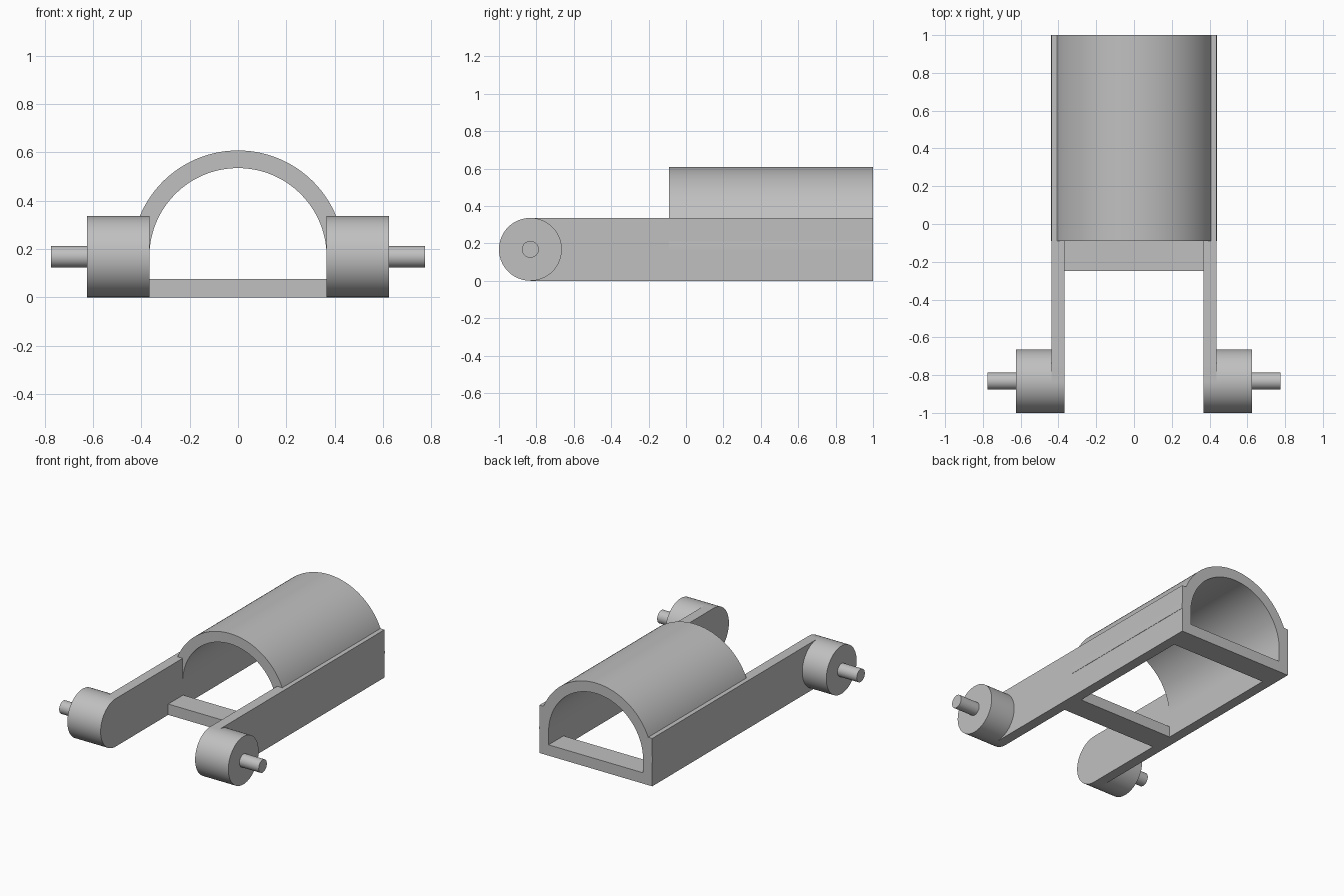
import bpy, bmesh
from math import sin, cos, pi, radians
from mathutils import Vector

if "Cube" in bpy.data.objects:
    bpy.data.objects.remove(bpy.data.objects["Cube"])

grey = bpy.data.materials.new("plain grey")
grey.use_nodes = True
colour = (0.53, 0.53, 0.53, 1)
grey.diffuse_color = colour
grey.node_tree.nodes["Principled BSDF"].inputs["Base Color"].default_value = colour

INNER, OUTER = 0.367, 0.438      # half widths of the frame
HUB_R = 0.168                    # hub radius, also half the arm height
HUB_Y = -1 + HUB_R
BACK, ARCH_FRONT = 1.0, -0.09
BAR_DEPTH, BAR_HEIGHT = 0.165, 0.076


def arc(cu, cv, r, start, end, steps):
    """Points on an arc, angles in degrees."""
    angles = [radians(start + (end - start) * i / steps) for i in range(steps + 1)]
    return [(cu + r * cos(a), cv + r * sin(a)) for a in angles]


def prism(name, profile, axis, lo, hi):
    """Extrude a closed profile along x (profile in y, z) or y (profile in x, z)."""
    bm = bmesh.new()
    place = (lambda u, v: (lo, u, v)) if axis == "x" else (lambda u, v: (u, lo, v))
    face = bm.faces.new([bm.verts.new(place(u, v)) for u, v in profile])
    move = Vector((hi - lo, 0, 0)) if axis == "x" else Vector((0, hi - lo, 0))
    new = bmesh.ops.extrude_face_region(bm, geom=[face], use_keep_orig=True)["geom"]
    bmesh.ops.translate(bm, vec=move, verts=[g for g in new if isinstance(g, bmesh.types.BMVert)])
    bmesh.ops.recalc_face_normals(bm, faces=bm.faces)
    mesh = bpy.data.meshes.new(name)
    bm.to_mesh(mesh)
    bm.free()
    mesh.materials.append(grey)
    obj = bpy.data.objects.new(name, mesh)
    bpy.context.collection.objects.link(obj)
    bpy.ops.object.select_all(action="DESELECT")
    obj.select_set(True)
    bpy.context.view_layer.objects.active = obj
    bpy.ops.object.shade_smooth_by_angle(angle=radians(30))
    return obj


# Side arms with rounded front ends, hubs and axles
arm = [(BACK, 0), (BACK, 2 * HUB_R)] + arc(HUB_Y, HUB_R, HUB_R, 90, 270, 48)
hub = arc(HUB_Y, HUB_R, HUB_R, 0, 360, 96)[:-1]
axle = arc(HUB_Y, HUB_R, 0.045, 0, 360, 48)[:-1]
for side, s in (("left", 1), ("right", -1)):
    prism(side + "_arm", arm, "x", s * INNER, s * OUTER)
    prism(side + "_hub", hub, "x", s * OUTER, s * 0.625)
    prism(side + "_axle", axle, "x", s * 0.625, s * 0.775)

# Half-round cover between the arms
cover = arc(0, HUB_R, OUTER + 0.002, 0, 180, 96) + arc(0, HUB_R, INNER, 180, 0, 96)
prism("arched_cover", cover, "y", ARCH_FRONT, BACK)

# Cross bars along the bottom
bar = [(-INNER, 0), (INNER, 0), (INNER, BAR_HEIGHT), (-INNER, BAR_HEIGHT)]
prism("front_cross_bar", bar, "y", ARCH_FRONT + 0.005 - BAR_DEPTH, ARCH_FRONT + 0.005)
prism("rear_cross_bar", bar, "y", BACK - BAR_DEPTH, BACK)
